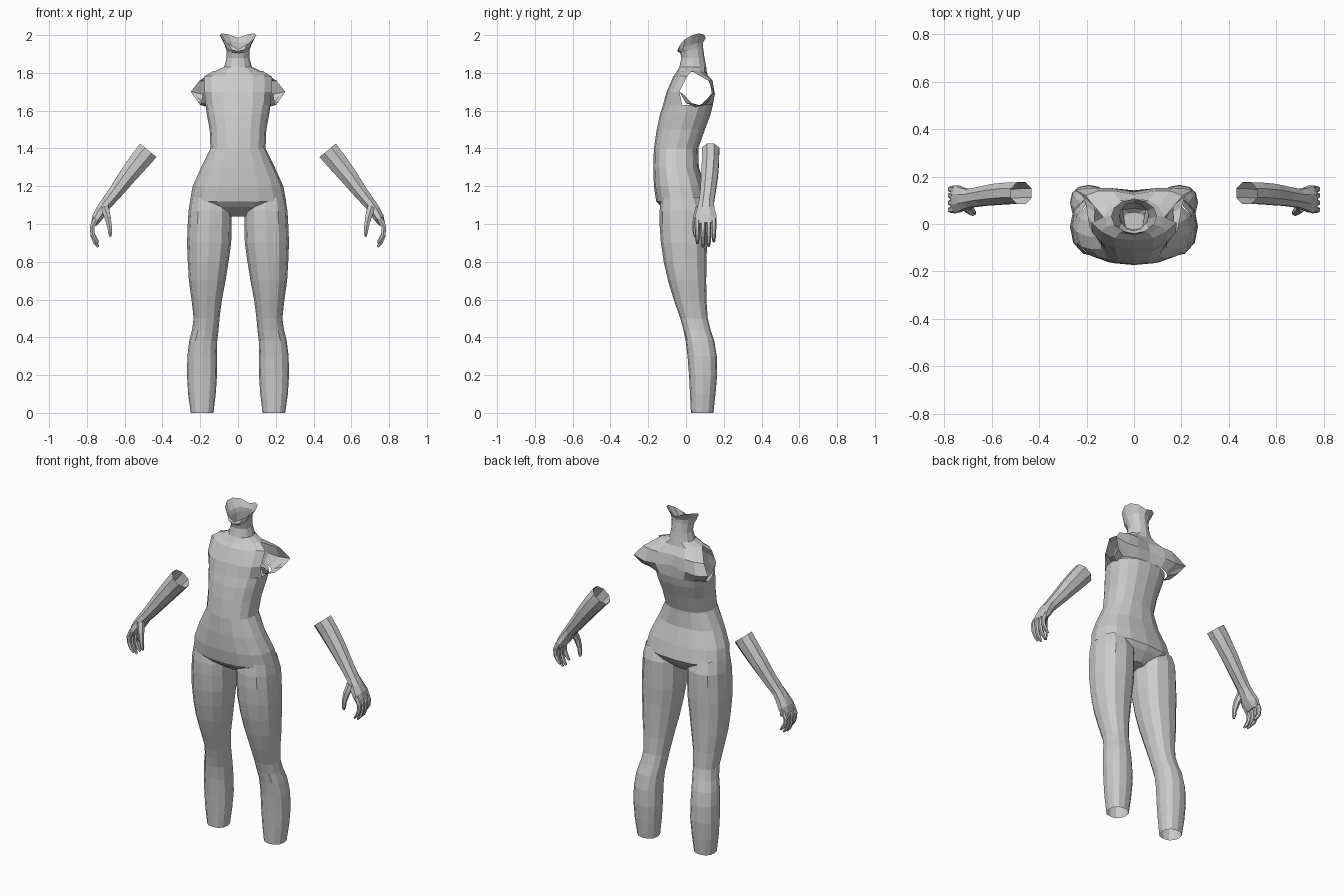
import bpy, bmesh
from math import cos, sin, pi
from mathutils import Vector


def loft(name, rows, closed=True, mirror=False, cap_start=False, cap_end=False):
    """Skin a list of point rows with quads."""
    bm = bmesh.new()
    vs = [[bm.verts.new(p) for p in row] for row in rows]
    n = len(rows[0])
    for a, b in zip(vs, vs[1:]):
        for i in range(n if closed else n - 1):
            j = (i + 1) % n
            bm.faces.new((a[i], a[j], b[j], b[i]))
    if cap_start:
        bm.faces.new(vs[0])
    if cap_end:
        bm.faces.new(vs[-1])
    bmesh.ops.recalc_face_normals(bm, faces=bm.faces)
    me = bpy.data.meshes.new(name)
    bm.to_mesh(me)
    bm.free()
    ob = bpy.data.objects.new(name, me)
    bpy.context.collection.objects.link(ob)
    if mirror:
        m = ob.modifiers.new("Mirror", 'MIRROR')
        m.merge_threshold = 0.0005
    return ob


def flip(ob):
    ob.data.flip_normals()


def power(c, p):
    return (1 if c >= 0 else -1) * abs(c) ** p


def level_ring(z, cx, rx, yf, yb, n=12, p=0.85, z_back=None, bump=0.0):
    """Horizontal rounded section between front yf and back yb; may tilt."""
    pts = []
    zb = z if z_back is None else z_back
    for k in range(n):
        a = 2 * pi * k / n - pi / 2
        s = power(sin(a), p)
        pts.append((cx + rx * power(cos(a), p),
                    (yf + yb) / 2 + (yb - yf) / 2 * s,
                    (z + zb) / 2 + (zb - z) / 2 * s + bump * abs(cos(a))))
    return pts


def limb(name, stations, n=8, **kw):
    """Tube in the xz plane: stations are (x, y, z, half width, half depth)."""
    c = [Vector(s[:3]) for s in stations]
    rows = []
    for i, s in enumerate(stations):
        t = (c[min(i + 1, len(c) - 1)] - c[max(i - 1, 0)]).normalized()
        u = t.cross(Vector((0, 1, 0))).normalized()
        v = t.cross(u)
        rows.append([c[i] + u * s[3] * cos(2 * pi * (k + .5) / n)
                     + v * s[4] * sin(2 * pi * (k + .5) / n) for k in range(n)])
    return loft(name, rows, mirror=True, **kw)


# torso from crotch to underarm: z, half width, front y, back y
torso = [(1.04, .05, -.06, .05), (1.09, .20, -.13, .10), (1.12, .255, -.158, .118),
         (1.2, .24, -.17, .10), (1.3, .195, -.173, .068), (1.4, .146, -.17, .065),
         (1.5, .15, -.155, .10), (1.58, .165, -.138, .13), (1.63, .172, -.122, .142)]
loft("torso", [level_ring(z, 0, rx, f, b, 16) for z, rx, f, b in torso], cap_start=True)

# chest and upper back panels, leaving the armholes open between them
chest = loft("chest_panel", [
    [(0, -.122, 1.63), (.08, -.113, 1.63), (.135, -.085, 1.63), (.172, -.02, 1.63)],
    [(0, -.102, 1.70), (.08, -.097, 1.70), (.14, -.075, 1.70), (.177, -.035, 1.70)],
    [(0, -.068, 1.78), (.08, -.06, 1.78), (.14, -.03, 1.785), (.18, .005, 1.78)],
    [(0, -.05, 1.805), (.06, -.035, 1.805), (.10, 0, 1.81), (.13, .03, 1.81)]],
    closed=False, mirror=True)
back = loft("back_panel", [
    [(0, .142, 1.63), (.08, .137, 1.63), (.135, .115, 1.63), (.172, .08, 1.63)],
    [(0, .135, 1.70), (.10, .152, 1.69), (.17, .153, 1.685), (.25, .145, 1.70)],
    [(0, .125, 1.76), (.09, .14, 1.76), (.15, .14, 1.76), (.205, .12, 1.757)],
    [(0, .11, 1.805), (.06, .10, 1.805), (.10, .075, 1.81), (.13, .03, 1.81)]],
    closed=False, mirror=True)
for panel, sign in ((chest, -1), (back, 1)):
    if panel.data.polygons[0].normal.y * sign < 0:
        flip(panel)

# short sleeve stub under each armhole
sleeve = loft("sleeve_stub", [
    [(.177, -.035, 1.70), (.168, 0, 1.64), (.165, .05, 1.62), (.165, .10, 1.63), (.18, .145, 1.68)],
    [(.187, -.012, 1.685), (.195, .03, 1.64), (.20, .07, 1.63), (.215, .12, 1.65), (.25, .145, 1.70)]],
    closed=False, mirror=True)
if sleeve.data.polygons[1].normal.z > 0:
    flip(sleeve)

# neck flaring into the open jaw rim
loft("neck", [level_ring(1.805, 0, .13, -.05, .11, p=1),
              level_ring(1.832, 0, .073, -.035, .107, p=1),
              level_ring(1.88, 0, .06, -.024, .098, p=1),
              level_ring(1.905, 0, .062, -.03, .09, p=1, z_back=1.94),
              level_ring(1.915, 0, .07, -.047, .09, p=1, z_back=1.96, bump=.01),
              level_ring(1.925, 0, .097, -.04, .105, p=1, z_back=1.985, bump=.045)])

# legs: z, outer x, inner x, front y, back y
leg = [(1.14, .25, .05, -.13, .09), (1.07, .262, .035, -.14, .113), (1.0, .266, .034, -.14, .113),
       (.9, .27, .036, -.133, .112), (.8, .266, .05, -.118, .108), (.7, .26, .066, -.095, .107),
       (.6, .246, .085, -.065, .108), (.5, .235, .098, -.03, .115), (.44, .243, .103, -.014, .13),
       (.38, .258, .11, -.002, .15), (.3, .268, .112, .008, .163), (.2, .27, .111, .016, .165),
       (.1, .264, .118, .021, .156), (0, .25, .13, .026, .145)]
loft("leg", [level_ring(z, (o + i) / 2, (o - i) / 2, f, b) for z, o, i, f, b in leg], mirror=True)

# forearms, open at the elbow
limb("forearm", [(.475, .13, 1.39, .061, .05), (.52, .13, 1.335, .058, .049),
                 (.58, .125, 1.26, .051, .048), (.64, .117, 1.18, .042, .044),
                 (.695, .108, 1.11, .034, .042)])

# hands: palm, four curled fingers and a thumb
limb("palm", [(.69, .108, 1.12, .033, .041), (.72, .105, 1.075, .034, .05),
              (.745, .105, 1.035, .03, .062), (.762, .108, 1.0, .018, .058)], cap_end=True)
for i, (y, drop) in enumerate([(.06, .01), (.09, -.008), (.12, -.004), (.147, .02)]):
    limb("finger_%d" % (i + 1),
         [(.752, y, 1.025, .018, .015), (.773, y, .985, .014, .014),
          (.77, y, .94 + drop / 2, .012, .012), (.757, y, .908 + drop, .011, .011),
          (.74, y, .886 + drop, .006, .007)], n=6, cap_end=True)
limb("thumb", [(.705, .075, 1.085, .024, .024), (.69, .055, 1.035, .019, .018),
               (.68, .047, .985, .014, .014), (.677, .048, .955, .012, .012),
               (.675, .05, .933, .006, .007)], n=6, cap_end=True)
